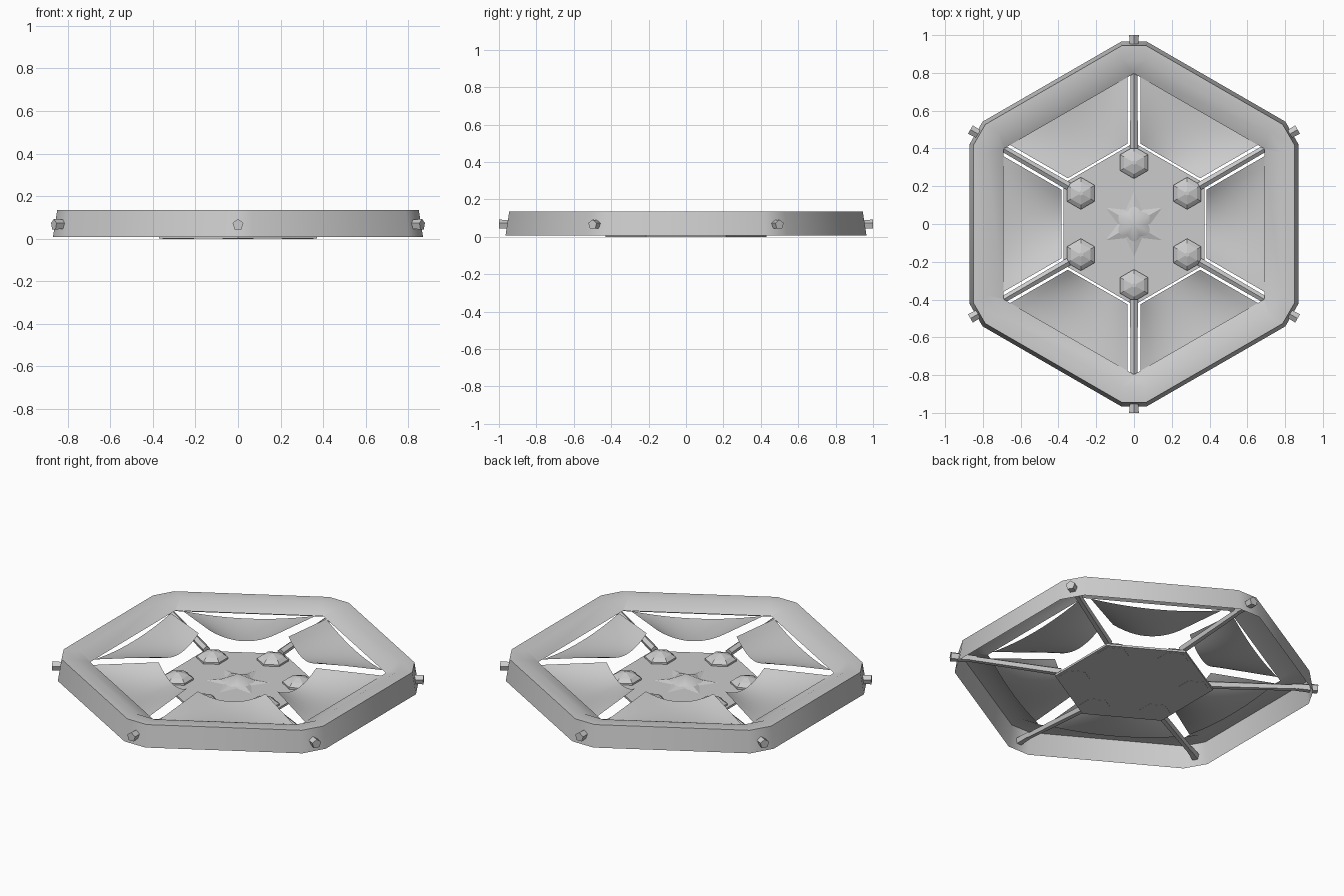
import bpy
from math import cos, sin, tan, radians, pi
from mathutils import Vector, Matrix

if "Cube" in bpy.data.objects:
    bpy.data.objects.remove(bpy.data.objects["Cube"])


def mesh_object(name, verts, faces):
    mesh = bpy.data.meshes.new(name)
    mesh.from_pydata(verts, [], faces)
    mesh.update()
    obj = bpy.data.objects.new(name, mesh)
    bpy.context.collection.objects.link(obj)
    return obj


def smooth(obj, deg):
    bpy.ops.object.select_all(action='DESELECT')
    obj.select_set(True)
    bpy.context.view_layer.objects.active = obj
    bpy.ops.object.shade_smooth_by_angle(angle=radians(deg))


def loft(name, loops, capped=True):
    """Skin equal-length loops, optionally capping both ends."""
    n, m = len(loops[0]), len(loops)
    verts = [p for loop in loops for p in loop]
    faces = []
    for i in range(m - 1):
        a, b = i * n, (i + 1) * n
        for j in range(n):
            k = (j + 1) % n
            faces.append((a + j, a + k, b + k, b + j))
    if capped:
        faces.append(tuple(reversed(range(n))))
        faces.append(tuple(range((m - 1) * n, m * n)))
    return mesh_object(name, verts, faces)


def polar(r, deg, z):
    return Vector((r * cos(radians(deg)), r * sin(radians(deg)), z))


def cut_hexagon(apothem, cut, z):
    """Hexagon with its corners trimmed at distance cut."""
    w = (apothem / cos(pi / 6) - cut) * tan(pi / 3)
    pts = []
    for i in range(6):
        c = radians(30 + 60 * i)
        for s in (-w, w):
            pts.append((cut * cos(c) - s * sin(c), cut * sin(c) + s * cos(c), z))
    return pts


def hexagon(r, z, cx=0, cy=0):
    return [polar(r, 30 + 60 * i, z) + Vector((cx, cy, 0)) for i in range(6)]


def rod(name, a, b, r1, r2, sides):
    d = b - a
    bpy.ops.mesh.primitive_cone_add(vertices=sides, radius1=r1, radius2=r2, depth=d.length)
    obj = bpy.context.object
    obj.name = name
    obj.matrix_world = Matrix.Translation((a + b) / 2) @ d.to_track_quat('Z', 'Y').to_matrix().to_4x4()
    return obj


# outer frame: open shell underneath, sloping lip inside
profile = [(.87, .965, .008), (.85, .945, .135), (.78, .865, .135), (.69, .795, .095)]
smooth(loft("outer_frame", [cut_hexagon(*p) for p in profile], capped=False), 35)

# thin centre plate with relief star and domed boss
loft("centre_plate", [hexagon(.43, 0), hexagon(.43, .012)])
pts = [polar(.09 if i % 2 else .18, 30 + 30 * i, .011) for i in range(12)]
pts.append(Vector((0, 0, .035)))
mesh_object("star_relief", pts, [(i, (i + 1) % 12, 12) for i in range(12)])
pts = [polar(.075 if i % 2 else .105, 30 + 30 * i, .018) for i in range(12)]
pts.append(Vector((0, 0, .058)))
smooth(mesh_object("centre_boss", pts, [(i, (i + 1) % 12, 12) for i in range(12)]), 50)

# sagging panel between each pair of spokes
N = 12
for k in range(6):
    rot = Matrix.Rotation(radians(60 * k), 4, 'Z')
    verts, faces = [], []
    for i in range(N + 1):
        v = i / N
        x = .385 + .305 * v
        half = x * tan(pi / 6) - .04
        for j in range(N + 1):
            u = 2 * j / N - 1
            low = .072 - .008 * v - .04 * v * (1 - v)
            rim = .125 - .03 * v
            verts.append(rot @ Vector((x, half * u, low + (rim - low) * u * u)))
    for i in range(N):
        for j in range(N):
            a = i * (N + 1) + j
            faces.append((a, a + N + 1, a + N + 2, a + 1))
    smooth(mesh_object(f"panel_{k + 1}", verts, faces), 40)

# spokes, corner pegs and hexagonal studs
for k in range(6):
    deg = 30 + 60 * k
    rod(f"spoke_{k + 1}", polar(.40, deg, .03), polar(.93, deg, .065), .022, .018, 5)
    rod(f"peg_{k + 1}", polar(.86, deg, .065), polar(1.0, deg, .065), .02, .027, 5)
    c = polar(.325, deg, 0)
    loft(f"stud_{k + 1}", [hexagon(r, z, c.x, c.y) for r, z in
                           ((.085, -.001), (.085, .022), (.06, .04), (.012, .055))])
